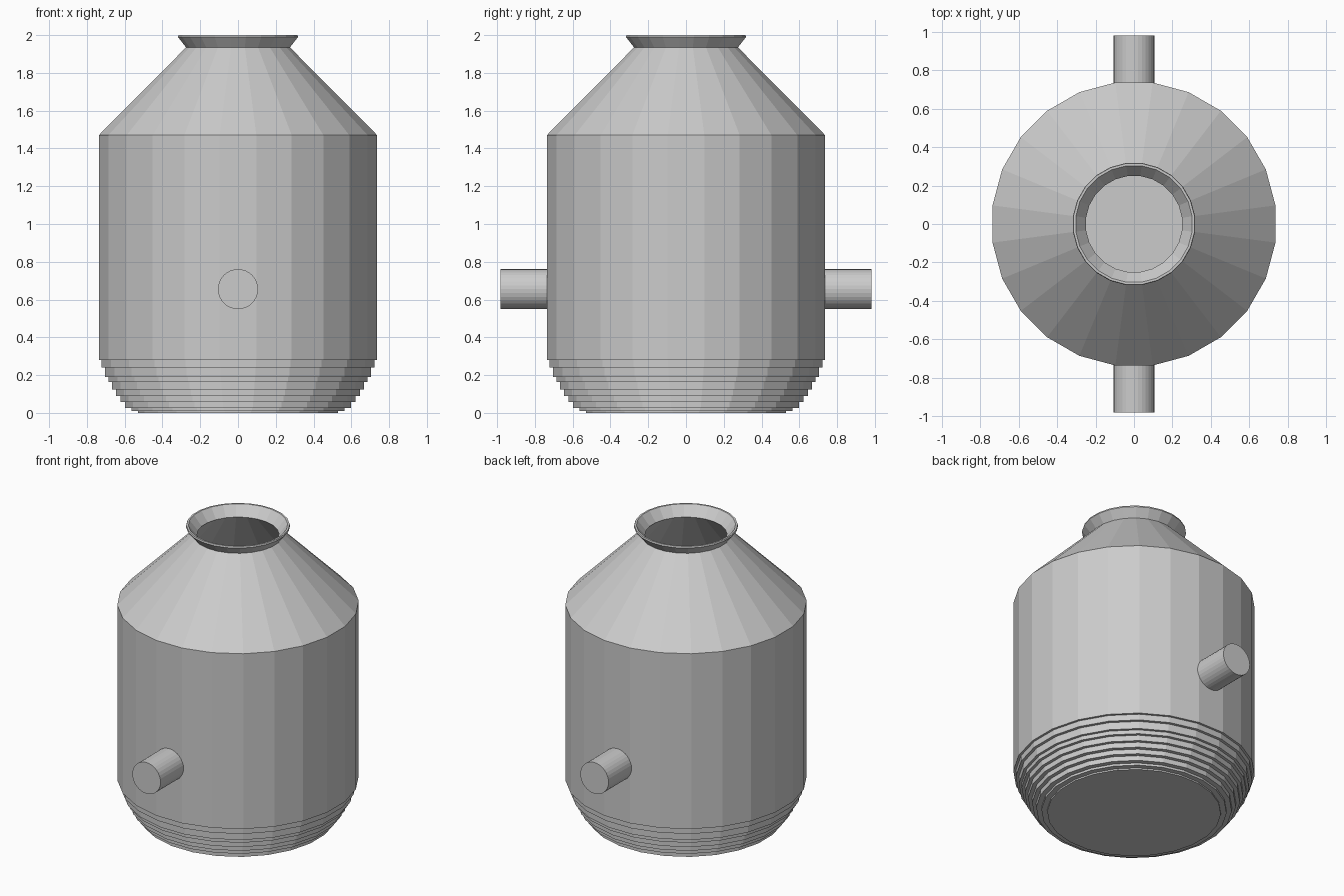
import bpy, bmesh, math
from mathutils import Matrix

cube = bpy.data.objects.get("Cube")
if cube:
    bpy.data.objects.remove(cube, do_unlink=True)

# One plain grey metal for everything
metal = bpy.data.materials.new("grey metal")
metal.use_nodes = True
GREY = (0.6, 0.6, 0.6, 1)
metal.diffuse_color = GREY
metal.node_tree.nodes["Principled BSDF"].inputs["Base Color"].default_value = GREY

SIDES = 24
CORNER = 1 / math.cos(math.pi / SIDES)  # flat-to-corner radius


def finish(bm, name):
    bmesh.ops.recalc_face_normals(bm, faces=bm.faces)
    mesh = bpy.data.meshes.new(name)
    bm.to_mesh(mesh)
    bm.free()
    mesh.materials.append(metal)
    obj = bpy.data.objects.new(name, mesh)
    bpy.context.collection.objects.link(obj)
    return obj


def lathe(name, profile, closed=False):
    """Turn (flat radius, height) points round z; open profiles get end caps."""
    bm = bmesh.new()
    rings = []
    for r, z in profile:
        angles = [(i + 0.5) * math.tau / SIDES for i in range(SIDES)]
        rings.append([bm.verts.new((r * CORNER * math.cos(a),
                                    r * CORNER * math.sin(a), z)) for a in angles])
    pairs = list(zip(rings, rings[1:]))
    if closed:
        pairs.append((rings[-1], rings[0]))
    else:
        bm.faces.new(rings[0])
        bm.faces.new(rings[-1])
    for low, high in pairs:
        for i in range(SIDES):
            j = (i + 1) % SIDES
            bm.faces.new((low[i], low[j], high[j], high[i]))
    return finish(bm, name)


# Stepped base and hollow shell: up the outside, down the inside to the floor
steps = [(0.53, 0.01), (0.565, 0.025), (0.597, 0.058), (0.622, 0.09), (0.647, 0.125),
         (0.667, 0.163), (0.686, 0.19), (0.703, 0.24), (0.722, 0.28)]
outside = []
bottom = 0
for radius, top in steps:
    outside += [(radius, bottom), (radius, top)]
    bottom = top
outside += [(0.737, bottom), (0.737, 1.47), (0.275, 1.935)]
inside = [(0.25, 1.935), (0.705, 1.46), (0.705, 0.29), (0.5, 0.04)]
lathe("vessel_body", outside + inside)

# Flared mouth
lathe("mouth_lip", [(0.275, 1.935), (0.318, 1.99), (0.315, 2.0),
                    (0.303, 2.0), (0.25, 1.935)], closed=True)

# Round pegs at front and back
for name, side in (("front_peg", -1), ("back_peg", 1)):
    bm = bmesh.new()
    place = Matrix.Translation((0, side * 0.85, 0.655)) @ Matrix.Rotation(math.pi / 2, 4, "X")
    bmesh.ops.create_cone(bm, cap_ends=True, segments=32, radius1=0.106,
                          radius2=0.106, depth=0.265, matrix=place)
    finish(bm, name)
